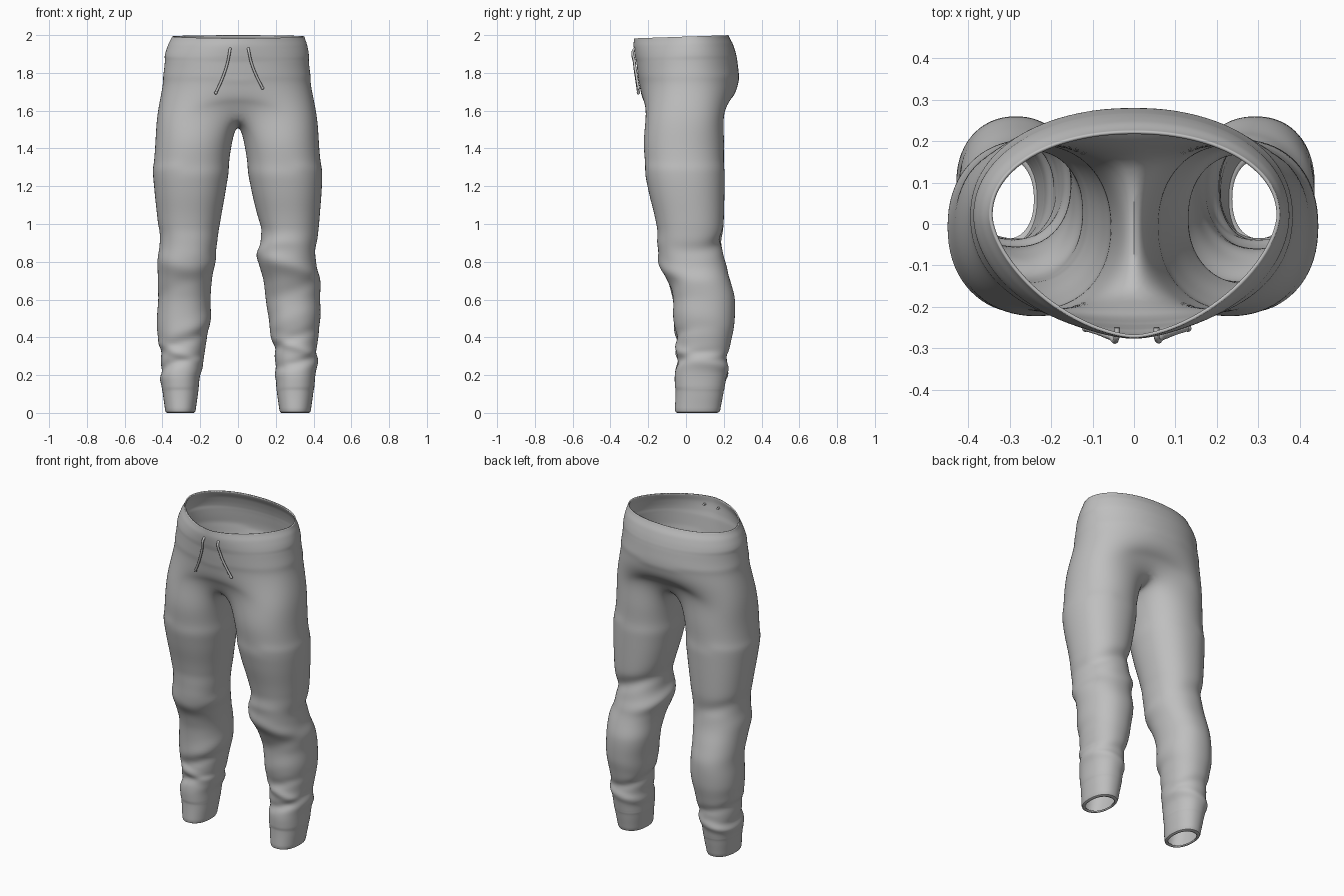
import bpy, bmesh
from math import sin, cos, radians, exp, copysign
from mathutils import Vector

cube = bpy.data.objects.get("Cube")
if cube:
    bpy.data.objects.remove(cube, do_unlink=True)

fabric = bpy.data.materials.new("grey_fabric")
fabric.use_nodes = True
GREY = (0.52, 0.52, 0.52, 1)
fabric.diffuse_color = GREY
shader = fabric.node_tree.nodes["Principled BSDF"]
shader.inputs["Base Color"].default_value = GREY
shader.inputs["Roughness"].default_value = 0.8

# Leg sections: height, right inner/outer, left inner/outer, front, back
LEG = [
    (0.00, .225, .385, .22, .385, -.06, .18),
    (.115, .21, .40, .205, .40, -.055, .20),
    (.14, .207, .405, .202, .405, -.059, .206),
    (.20, .20, .41, .20, .41, -.06, .215),
    (.28, .18, .41, .195, .42, -.05, .22),
    (.36, .17, .415, .185, .42, -.05, .235),
    (.46, .15, .43, .17, .435, -.06, .255),
    (.60, .145, .425, .145, .435, -.07, .26),
    (.70, .14, .425, .135, .435, -.10, .235),
    (.80, .12, .425, .11, .415, -.14, .205),
    (.90, .11, .415, .12, .42, -.148, .192),
    (1.0, .095, .425, .11, .43, -.158, .20),
    (1.2, .06, .445, .065, .445, -.205, .205),
    (1.32, .038, .453, .04, .445, -.225, .207),
    (1.42, .016, .445, .016, .436, -.237, .212),
]

# Hip sections: height, right/left half width, front, back, squareness, centre rise, centre pinch
HIPS = [
    (1.50, .434, .424, -.24, .222, 2.8, .13, .16),
    (1.60, .422, .41, -.242, .25, 2.5, .06, .05),
    (1.69, .408, .395, -.246, .274, 2.3, .02, 0),
    (1.78, .397, .385, -.254, .281, 2.15, 0, 0),
    (1.86, .388, .376, -.263, .272, 2, 0, 0),
    (1.895, .388, .376, -.271, .265, 1.88, 0, 0),
    (1.95, .37, .366, -.278, .247, 1.72, 0, 0),
    (1.992, .35, .353, -.276, .225, 1.62, 0, 0),
]

# Folds: height, width, tilt, depth, facing angle (0 outer, 90 back)
FOLDS = [
    (.91, .035, .06, -.018, 90), (.83, .03, .06, .012, 180),
    (.77, .04, -.06, .012, -90), (.67, .04, .07, -.008, -60),
    (.47, .04, .06, .008, -120), (.39, .024, .05, -.01, -90),
    (.33, .022, -.05, .012, -80), (.27, .02, .04, -.013, -60),
    (.22, .022, -.03, .012, 90), (.30, .02, .03, -.01, 120),
]

SIDES, ARC, STEP = 36, 28, 10


def refine(rows, steps=4):
    """Smoothly interpolate a table of sections; heights stay linear."""
    out = []
    for i in range(len(rows) - 1):
        a, b, c, d = (rows[min(max(i + k, 0), len(rows) - 1)] for k in (-1, 0, 1, 2))
        for n in range(steps):
            t = n / steps
            row = [q + t / 2 * (r - p + t * (2 * p - 5 * q + 4 * r - s + t * (3 * (q - r) + s - p)))
                   for p, q, r, s in zip(a, b, c, d)]
            row[0] = b[0] + (c[0] - b[0]) * t
            out.append(row)
    return out + [list(rows[-1])]


def power(v, e):
    return copysign(abs(v) ** (2 / e), v)


def fold_depth(z, a, side):
    """Cloth folds; the knee of the right leg is calmer."""
    d = 0
    for z0, w, tilt, amp, face in FOLDS:
        b = a - radians(face)
        off = z - z0 - side * .012 - side * tilt * sin(b)
        calm = .45 if side < 0 and z0 > .5 else 1
        d += calm * amp * exp(-(off / w) ** 2) * (.5 + .5 * cos(b))
    return d


def leg_ring(row, side, scale=1):
    z, ri, ro, li, lo, yf, yb = row
    inner, outer = (li, lo) if side > 0 else (ri, ro)
    cx, cy = (inner + outer) / 2, (yf + yb) / 2
    rx, ry = (outer - inner) / 2, (yb - yf) / 2
    lift = max(0, (z - 1.1) / .32) ** 2 * .07
    pts = []
    for i in range(SIDES):
        a = radians(STEP * i - 140)
        d = fold_depth(z, a, side)
        x = cx + (rx * scale + d) * power(cos(a), 2.2)
        y = cy + (ry * scale + d) * power(sin(a), 2.2)
        pts.append(Vector((side * x, y, z + lift * (.5 - .5 * cos(a)))))
    return pts


def hip_arc(row, side, thigh):
    """Half a hip section, easing into the thigh section lower down."""
    z, wr, wl, yf, yb, e, rise, pinch = row
    width = wl if side > 0 else wr
    ease = max(0, 1 - (z - 1.42) / .36) ** 1.5
    pts = []
    for i in range(ARC + 1):
        a = radians(180 * i / ARC - 90)
        centre = abs(sin(a)) ** 6
        cy = .02
        back_e = max(2.1, e)
        y = cy + ((yb - cy) * power(sin(a), back_e) if a > 0 else (cy - yf) * power(sin(a), e))
        y *= 1 - pinch * centre
        x = width * power(max(0, cos(a)), e if a < 0 else back_e)
        mix = ease * (1 - centre)
        x += (side * thigh[i].x - x) * mix
        y += (thigh[i].y - y) * mix
        slant = .035 * y * max(0, z - 1.75) / .25
        pts.append(Vector((side * x if 0 < i < ARC else 0, y, z + rise * centre + slant)))
    return pts


def crotch_seam(arc):
    """Saddle-shaped seam running from the back of the hips to the front."""
    back, front = arc[-1], arc[0]
    n = SIDES - ARC
    pts = []
    for j in range(1, n):
        t = j / n
        v = 2 * t - 1
        pts.append(Vector((0, back.y + (front.y - back.y) * t, 1.525 + (front.z - 1.525) * v * v)))
    return pts


def loft(bm, rings, closed):
    made = [[bm.verts.new(p) for p in ring] for ring in rings]
    for low, high in zip(made, made[1:]):
        n = len(low)
        for i in range(n if closed else n - 1):
            k = (i + 1) % n
            bm.faces.new((low[i], low[k], high[k], high[i]))


def smooth(ob):
    bpy.ops.object.select_all(action='DESELECT')
    ob.select_set(True)
    bpy.context.view_layer.objects.active = ob
    bpy.ops.object.shade_smooth_by_angle(angle=radians(60))


# Trousers: two legs joined to the hips, then welded along the centre
bm = bmesh.new()
for side in (1, -1):
    legs = [leg_ring(r, side) for r in refine(LEG)]
    arcs = [hip_arc(r, side, legs[-1]) for r in refine(HIPS)]
    junction = arcs[0] + crotch_seam(arcs[0])
    between = [p.lerp(q, .5) for p, q in zip(legs[-1], junction)]
    rim = leg_ring(LEG[0], side, .8)
    loft(bm, [rim] + legs + [between, junction], True)
    loft(bm, arcs, False)
bmesh.ops.remove_doubles(bm, verts=bm.verts, dist=.0002)
bmesh.ops.recalc_face_normals(bm, faces=bm.faces)

# Relax the cloth where the legs meet the hips
crotch = [v for v in bm.verts if 1.3 < v.co.z < 1.76]
for _ in range(10):
    bmesh.ops.smooth_vert(bm, verts=crotch, factor=.5, use_axis_x=True, use_axis_y=True, use_axis_z=True)

mesh = bpy.data.meshes.new("trousers")
bm.to_mesh(mesh)
bm.free()
mesh.materials.append(fabric)
trousers = bpy.data.objects.new("trousers", mesh)
bpy.context.collection.objects.link(trousers)
smooth(trousers)
sub = trousers.modifiers.new("smooth_cloth", 'SUBSURF')
sub.levels = sub.render_levels = 1
wall = trousers.modifiers.new("cloth_thickness", 'SOLIDIFY')
wall.thickness, wall.offset = .008, -1

# Drawstrings, coming through the waistband and ending in a knot
for side, name, shift, length in ((1, "left", .008, .21), (-1, "right", -.005, .235)):
    path = [(.046, -.25, 0), (.047, -.274, .02), (.062, -.273, .35),
            (.09, -.262, .7), (.122, -.252, 1)]
    path = [(side * (x + shift), y, 1.93 - length * t) for x, y, t in path]
    curve = bpy.data.curves.new(name + "_drawstring", 'CURVE')
    curve.dimensions = '3D'
    curve.bevel_depth, curve.bevel_resolution = .007, 3
    curve.use_fill_caps = True
    spline = curve.splines.new('BEZIER')
    spline.bezier_points.add(len(path) - 1)
    for point, co in zip(spline.bezier_points, path):
        point.co = co
        point.handle_left_type = point.handle_right_type = 'AUTO'
    curve.materials.append(fabric)
    string = bpy.data.objects.new(name + "_drawstring", curve)
    bpy.context.collection.objects.link(string)

    bpy.ops.mesh.primitive_uv_sphere_add(segments=12, ring_count=8, radius=.009, location=path[-1])
    knot = bpy.context.object
    knot.name = name + "_string_knot"
    knot.data.materials.append(fabric)
    smooth(knot)
